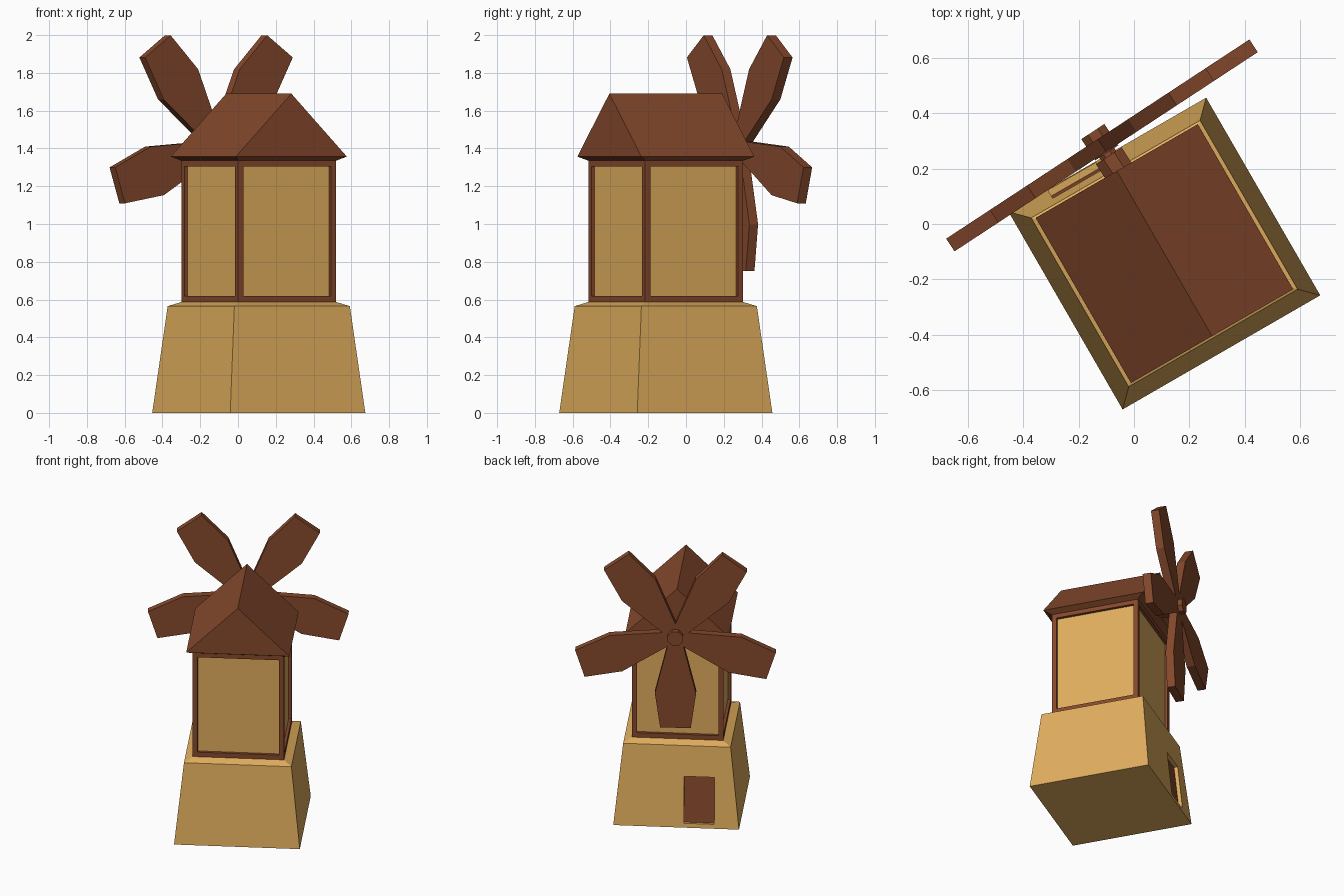
import bpy, bmesh, math
from mathutils import Matrix, Vector

if "Cube" in bpy.data.objects:
    bpy.data.objects.remove(bpy.data.objects["Cube"])

# whole mill is turned 30 degrees; sails face local +y
MILL = Matrix.Translation((0.11, -0.107, 0)) @ Matrix.Rotation(math.radians(30), 4, 'Z')
SAILS = MILL @ Matrix.Translation((0, 0.452, 1.408)) @ Matrix.Rotation(math.radians(3.3), 4, 'Z')


def material(name, color):
    m = bpy.data.materials.new(name)
    m.diffuse_color = (*color, 1)
    m.use_nodes = True
    m.node_tree.nodes["Principled BSDF"].inputs["Base Color"].default_value = m.diffuse_color
    return m


TAN = material("tan_plaster", (0.74, 0.42, 0.11))
BROWN = material("brown_wood", (0.235, 0.066, 0.025))


def finish(name, bm, mat, matrix=MILL):
    bmesh.ops.recalc_face_normals(bm, faces=bm.faces)
    me = bpy.data.meshes.new(name)
    bm.to_mesh(me)
    bm.free()
    me.materials.append(mat)
    ob = bpy.data.objects.new(name, me)
    bpy.context.collection.objects.link(ob)
    ob.matrix_world = matrix
    return ob


def box(name, lo, hi, mat, matrix=MILL):
    bm = bmesh.new()
    lo, hi = Vector(lo), Vector(hi)
    size = hi - lo
    bmesh.ops.create_cube(bm, size=1, matrix=Matrix.Translation((lo + hi) / 2)
                          @ Matrix.Diagonal((*size, 1)))
    return finish(name, bm, mat, matrix)


def loft(name, rings, mat):
    """Stack rectangles (half x, half y, z); half x of 0 makes a ridge."""
    bm = bmesh.new()
    loops = [[bm.verts.new((sx * a, sy * b, z))
              for sx, sy in ((-1, -1), (1, -1), (1, 1), (-1, 1))] for a, b, z in rings]
    for p, q in zip(loops, loops[1:]):
        for i in range(4):
            j = (i + 1) % 4
            bm.faces.new((p[i], p[j], q[j], q[i]))
    bm.faces.new(loops[0])
    bm.faces.new(loops[-1])
    bmesh.ops.remove_doubles(bm, verts=bm.verts, dist=1e-5)
    return finish(name, bm, mat)


def rod(name, radius, y0, y1):
    bm = bmesh.new()
    bmesh.ops.create_cone(bm, cap_ends=True, segments=8, radius1=radius, radius2=radius, depth=y1 - y0,
                          matrix=Matrix.Translation((0, (y0 + y1) / 2, 0))
                          @ Matrix.Rotation(math.pi / 2, 4, 'X')
                          @ Matrix.Rotation(math.pi / 8, 4, 'Z'))
    return finish(name, bm, BROWN, SAILS)


# tapered base with shallow sloped top
base = loft("base", [(0.413, 0.413, 0), (0.353, 0.353, 0.565), (0.30, 0.30, 0.587)], TAN)

# door recess cut along the leaning wall, with the door set in it
wall = MILL @ Matrix.Translation((0, 0.413, 0)) @ Matrix.Rotation(math.atan(0.06 / 0.565), 4, 'X')
cutter = box("door_cutter", (-0.25, -0.03, 0.03), (-0.05, 0.1, 0.355), TAN, wall)
cutter.hide_render = True
cutter.hide_viewport = True
cut = base.modifiers.new("door_recess", 'BOOLEAN')
cut.operation = 'DIFFERENCE'
cut.solver = 'EXACT'
cut.object = cutter
box("door", (-0.25, -0.032, 0.03), (-0.05, -0.025, 0.355), BROWN, wall)

# plaster body inside a timber frame
box("body_panels", (-0.28, -0.28, 0.57), (0.28, 0.28, 1.335), TAN)
H, W = 0.30, 0.032
for sx in (-1, 1):
    for sy in (-1, 1):
        xs, ys = sorted((sx * H, sx * (H - W))), sorted((sy * H, sy * (H - W)))
        box("corner_post", (xs[0], ys[0], 0.585), (xs[1], ys[1], 1.338), BROWN)
for z0, z1 in ((0.585, 0.62), (1.305, 1.338)):
    for k in range(4):
        turn = MILL @ Matrix.Rotation(k * math.pi / 2, 4, 'Z')
        box("frame_rail", (-H + W, H - W, z0), (H - W, H, z1), BROWN, turn)

# gabled roof with bevelled eaves
loft("roof", [(0.30, 0.30, 1.335), (0.339, 0.345, 1.357), (0, 0.345, 1.69)], BROWN)

# sail hub: collar on the gable, axle and cap
rod("hub_collar", 0.06, -0.125, -0.045)
rod("axle", 0.035, -0.14, 0.03)
rod("hub_cap", 0.054, -0.032, 0.06)

# five sails
HALF = [(0.045, 0.04), (0.135, 0.41), (0.10, 0.658)]
OUTLINE = HALF + [(-x, r) for x, r in reversed(HALF)]
for k in range(5):
    bm = bmesh.new()
    face = bm.faces.new([bm.verts.new((x, -0.0275, -r)) for x, r in OUTLINE])
    ext = bmesh.ops.extrude_face_region(bm, geom=[face])
    bmesh.ops.translate(bm, vec=(0, 0.055, 0),
                        verts=[v for v in ext["geom"] if isinstance(v, bmesh.types.BMVert)])
    finish("sail", bm, BROWN, SAILS @ Matrix.Rotation(k * math.tau / 5, 4, 'Y'))
